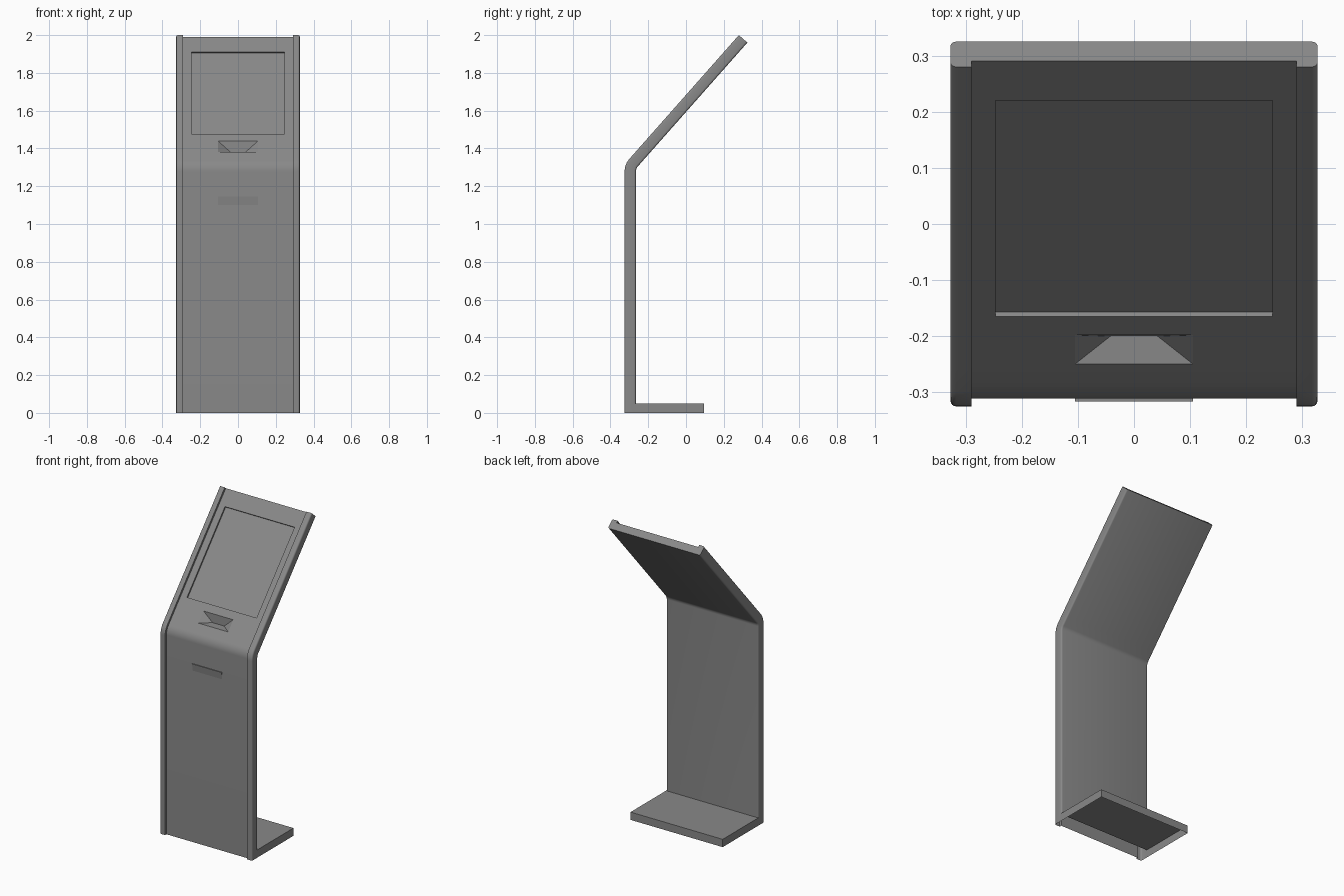
import bpy, bmesh, math
from mathutils import Vector

if "Cube" in bpy.data.objects:
    bpy.data.objects.remove(bpy.data.objects["Cube"])

grey = bpy.data.materials.new("mid_grey")
grey.diffuse_color = (0.25, 0.25, 0.25, 1)
grey.use_nodes = True
grey.node_tree.nodes["Principled BSDF"].inputs["Base Color"].default_value = grey.diffuse_color

W, RAIL, THICK, STEP, R = 0.327, 0.29, 0.06, 0.014, 0.01   # body cross-section sizes
FRONT, TOP = -0.325, Vector((0.28, 2.0))                   # (y, z) of the rail front
TILT = math.radians(41.5)
ALONG = Vector((math.sin(TILT), math.cos(TILT)))           # up the slope
INWARD = Vector((math.cos(TILT), -math.sin(TILT)))         # into the slope
SCREEN_X, SLOT_X = 0.247, 0.105
SCREEN_T, SLOT_T = (0.106, 0.687), (0.737, 0.815)          # distances down from the top


def finish(bm, name):
    me = bpy.data.meshes.new(name)
    bm.to_mesh(me)
    bm.free()
    me.materials.append(grey)
    ob = bpy.data.objects.new(name, me)
    bpy.context.collection.objects.link(ob)
    bpy.ops.object.select_all(action='DESELECT')
    ob.select_set(True)
    bpy.context.view_layer.objects.active = ob
    bpy.ops.object.shade_smooth_by_angle(angle=math.radians(30))
    return ob


def shell(name, verts, faces, eye=None):
    """Mesh from corners; with eye given, every face is turned towards it."""
    bm = bmesh.new()
    vs = [bm.verts.new(v) for v in verts]
    for f in faces:
        bm.faces.new([vs[i] for i in f])
    bmesh.ops.recalc_face_normals(bm, faces=bm.faces)
    if eye is not None:
        for f in bm.faces:
            f.normal_update()
            if f.normal.dot(Vector(eye) - f.calc_center_median()) < 0:
                f.normal_flip()
    return finish(bm, name)


def on_panel(x, t, depth=STEP):
    p = TOP - ALONG * t + INWARD * depth
    return Vector((x, p.x, p.y))


# Cross-section (x, depth): two raised rails, recessed panel, rounded outer edges
def corner(cx, cd, start):
    return [(cx + R * math.cos(math.radians(start + i * 22.5)),
             cd + R * math.sin(math.radians(start + i * 22.5))) for i in range(5)]


section = [(-RAIL, 0), (-RAIL, STEP)]
section += [(x, STEP) for x in (-SCREEN_X, -SLOT_X, SLOT_X, SCREEN_X)]
section += [(RAIL, STEP), (RAIL, 0)]
section += corner(W - R, R, -90) + corner(W - R, THICK - R, 0)
section += corner(-W + R, THICK - R, 90) + corner(-W + R, R, 180)

# Path stations: front point and inward direction, from floor to top
BEND = 0.1
t_corner = (TOP.x - FRONT) / ALONG.x
z_bend = TOP.y - t_corner * ALONG.y - BEND * math.tan(TILT / 2)
stations = [(Vector((FRONT, z)), Vector((1, 0))) for z in (0, 0.05)]
centre = Vector((FRONT + BEND, z_bend))
for i in range(9):
    a = TILT * i / 8
    n = Vector((math.cos(a), -math.sin(a)))
    stations.append((centre - n * BEND, n))
for t in (SLOT_T[1], SLOT_T[0], SCREEN_T[1], SCREEN_T[0], 0):
    stations.append((TOP - ALONG * t, INWARD))

# Body: sweep the section, leaving openings for screen, slot and base
bm = bmesh.new()
rings = []
for p, n in stations:
    ring = []
    for x, d in section:
        q = p + n * d
        ring.append(bm.verts.new((x, q.x, q.y)))
    rings.append(ring)
last, count = len(rings) - 1, len(section)
for r in range(last):
    for c in range(count):
        e = (c + 1) % count
        screen_gap = r == last - 2 and c in (2, 3, 4)
        slot_gap = r == last - 4 and c == 3
        base_gap = r == 0 and section[c][1] > THICK - R - 1e-5 and section[e][1] > THICK - R - 1e-5
        if not (screen_gap or slot_gap or base_gap):
            bm.faces.new((rings[r][c], rings[r][e], rings[r + 1][e], rings[r + 1][c]))
bm.faces.new(rings[-1])
bmesh.ops.recalc_face_normals(bm, faces=bm.faces)
finish(bm, "kiosk_body")

# Base foot: hollow plate open underneath
y0, y1, h = FRONT + THICK - R, 0.095, 0.05
shell("base_foot",
      [(x, y, z) for z in (0, h) for x, y in ((-W, y0), (W, y0), (W, y1), (-W, y1))],
      [(4, 5, 6, 7), (1, 2, 6, 5), (2, 3, 7, 6), (3, 0, 4, 7)])
for f in bpy.data.objects["base_foot"].data.polygons:
    f.use_smooth = False

# Screen: shallow sunken tray
rect = [(-SCREEN_X, SCREEN_T[1]), (SCREEN_X, SCREEN_T[1]), (SCREEN_X, SCREEN_T[0]), (-SCREEN_X, SCREEN_T[0])]
shell("screen",
      [on_panel(x, t) for x, t in rect] + [on_panel(x, t, STEP + 0.01) for x, t in rect],
      [(4, 5, 6, 7)] + [(i, (i + 1) % 4, (i + 1) % 4 + 4, i + 4) for i in range(4)],
      on_panel(0, sum(SCREEN_T) / 2, STEP))

# Card slot: wedge pocket with a level floor and an upright back
low, high = on_panel(SLOT_X, SLOT_T[1]), on_panel(SLOT_X, SLOT_T[0])
shell("card_slot",
      [(-SLOT_X, low.y, low.z), low, high, (-SLOT_X, high.y, high.z),
       (-0.042, high.y - 0.002, low.z + 0.002), (0.042, high.y - 0.002, low.z + 0.002)],
      [(0, 1, 5, 4), (3, 4, 5, 2), (0, 4, 3), (1, 2, 5)],
      on_panel(0, sum(SLOT_T) / 2, -0.02))

# Printer hood: thin wedge standing proud of the front panel
yp = FRONT + STEP
shell("printer_hood",
      [(-SLOT_X, yp, 1.10), (SLOT_X, yp, 1.10),
       (-SLOT_X, yp - 0.005, 1.145), (SLOT_X, yp - 0.005, 1.145),
       (-SLOT_X, yp, 1.145), (SLOT_X, yp, 1.145)],
      [(0, 1, 3, 2), (2, 3, 5, 4), (0, 2, 4), (1, 5, 3), (0, 4, 5, 1)])
